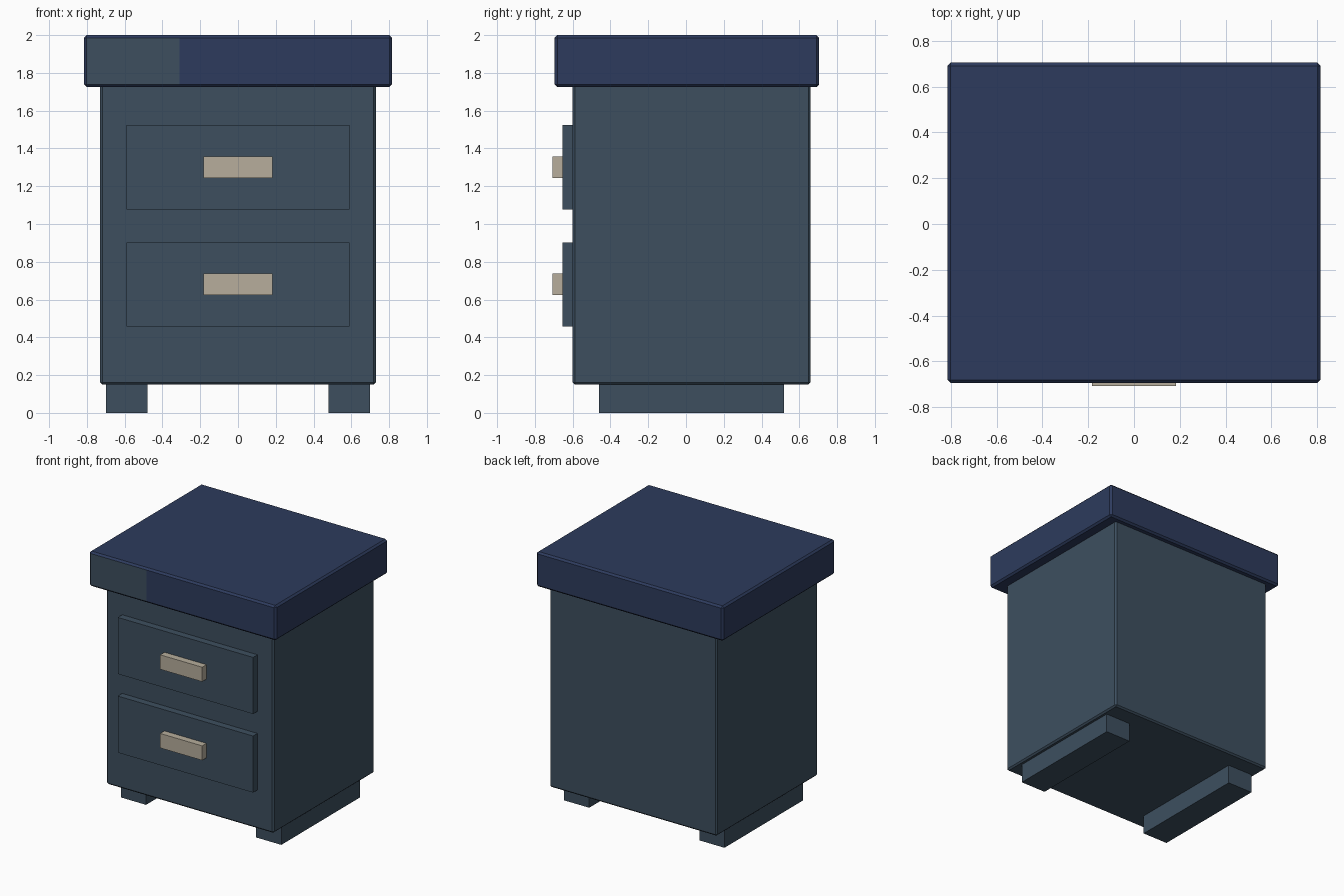
import bpy, bmesh

if "Cube" in bpy.data.objects:
    bpy.data.objects.remove(bpy.data.objects["Cube"])


def material(name, srgb):
    lin = [((c / 255 + 0.055) / 1.055) ** 2.4 for c in srgb]
    m = bpy.data.materials.new(name)
    m.diffuse_color = (*lin, 1)
    m.use_nodes = True
    m.node_tree.nodes["Principled BSDF"].inputs["Base Color"].default_value = m.diffuse_color
    return m


slate = material("slate blue", (61, 79, 95))
navy = material("navy", (45, 59, 93))
beige = material("beige", (183, 174, 156))


def box(name, x, y, z, mat, bevel=0.0):
    """Box from (min, max) ranges, with an optional chamfer."""
    bm = bmesh.new()
    bmesh.ops.create_cube(bm, size=1)
    for v in bm.verts:
        v.co = [r[0] + (c + 0.5) * (r[1] - r[0]) for r, c in zip((x, y, z), v.co)]
    if bevel:
        bmesh.ops.bevel(bm, geom=bm.edges[:], offset=bevel, segments=1,
                        affect='EDGES', profile=0.5)
    me = bpy.data.meshes.new(name)
    bm.to_mesh(me)
    bm.free()
    me.materials.append(mat)
    ob = bpy.data.objects.new(name, me)
    bpy.context.collection.objects.link(ob)
    return ob


# Cabinet body
box("body", (-0.73, 0.73), (-0.60, 0.66), (0.15, 1.74), slate, 0.012)

# Table top, with a slate section at the left of its front face
top = box("top", (-0.815, 0.815), (-0.695, 0.705), (1.725, 2.0), navy, 0.014)
top.data.materials.append(slate)
bm = bmesh.new()
bm.from_mesh(top.data)
bm.normal_update()
front = [f for f in bm.faces if f.normal.y < -0.9]
edges = {e for f in front for e in f.edges}
verts = {v for f in front for v in f.verts}
bmesh.ops.bisect_plane(bm, geom=front + list(edges) + list(verts),
                       plane_co=(-0.31, 0, 0), plane_no=(1, 0, 0))
bm.normal_update()
for f in bm.faces:
    if f.normal.y < -0.9 and f.calc_center_median().x < -0.31:
        f.material_index = 1
bm.to_mesh(top.data)
bm.free()

# Drawers with bar handles
for label, z in (("lower", 0.68), ("upper", 1.30)):
    box(label + "_drawer", (-0.59, 0.59), (-0.655, -0.59), (z - 0.223, z + 0.223), slate)
    box(label + "_handle", (-0.183, 0.183), (-0.708, -0.65), (z - 0.057, z + 0.057), beige)

# Runner feet
for label, s in (("left", -1), ("right", 1)):
    box(label + "_foot", sorted((s * 0.48, s * 0.70)), (-0.46, 0.52), (0, 0.16), slate)
